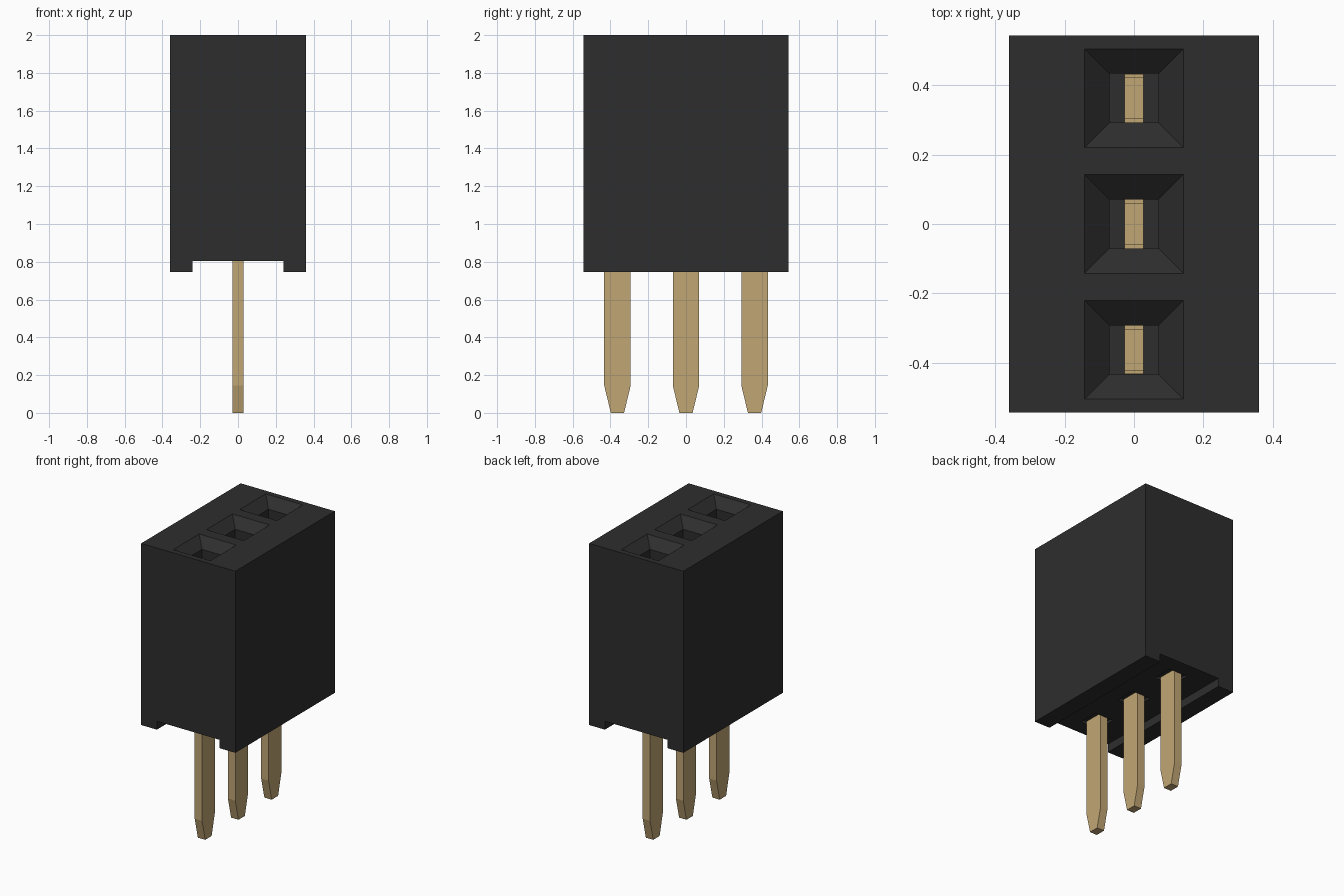
import bpy
import bmesh

cube = bpy.data.objects.get("Cube")
if cube:
    bpy.data.objects.remove(cube, do_unlink=True)

PITCH = 0.363
ROWS = [-PITCH, 0, PITCH]


def make_material(name, rgb):
    mat = bpy.data.materials.new(name)
    mat.use_nodes = True
    mat.diffuse_color = (*rgb, 1)
    mat.node_tree.nodes["Principled BSDF"].inputs["Base Color"].default_value = (*rgb, 1)
    return mat


black = make_material("black plastic", (0.027, 0.027, 0.027))
gold = make_material("gold metal", (0.53, 0.38, 0.175))


def finish(name, bm, mat):
    bmesh.ops.recalc_face_normals(bm, faces=bm.faces)
    mesh = bpy.data.meshes.new(name)
    bm.to_mesh(mesh)
    bm.free()
    mesh.materials.append(mat)
    obj = bpy.data.objects.new(name, mesh)
    bpy.context.collection.objects.link(obj)
    return obj


def add_prism(bm, outline, direction):
    """Extrude a closed outline of 3D points along a direction."""
    face = bm.faces.new([bm.verts.new(p) for p in outline])
    result = bmesh.ops.extrude_face_region(bm, geom=[face])
    verts = [v for v in result["geom"] if isinstance(v, bmesh.types.BMVert)]
    bmesh.ops.translate(bm, vec=direction, verts=verts)


def add_square_loft(bm, y, sections):
    """Stack square sections, given as (half width, height)."""
    rings = [[bm.verts.new((sx * h, y + sy * h, z))
              for sx, sy in ((-1, -1), (1, -1), (1, 1), (-1, 1))]
             for h, z in sections]
    bm.faces.new(rings[0])
    bm.faces.new(rings[-1])
    for a, b in zip(rings, rings[1:]):
        for i in range(4):
            j = (i + 1) % 4
            bm.faces.new((a[i], a[j], b[j], b[i]))


# Housing with a channel along its underside
half = [(0.36, 2), (0.36, 0.745), (0.24, 0.745), (0.24, 0.803)]
profile = half + [(-x, z) for x, z in reversed(half)]
bm = bmesh.new()
add_prism(bm, [(x, -0.543, z) for x, z in profile], (0, 1.086, 0))
housing = finish("housing", bm, black)

# Funnel sockets above and shallow pin recesses below
bm = bmesh.new()
for y in ROWS:
    add_square_loft(bm, y, [(0.071, 0.86), (0.071, 1.94), (0.142, 2), (0.142, 2.1)])
    add_square_loft(bm, y, [(0.071, 0.78), (0.071, 0.82)])
cutter = finish("socket_cutter", bm, black)
cutter.hide_render = True

cut = housing.modifiers.new("sockets", "BOOLEAN")
cut.operation = "DIFFERENCE"
cut.solver = "EXACT"
cut.object = cutter
bpy.context.view_layer.objects.active = housing
bpy.ops.object.modifier_apply(modifier=cut.name)
bpy.data.objects.remove(cutter, do_unlink=True)

# Pins with tapered tips, forked into two contact blades inside the sockets
side = [(0.035, 0), (0.07, 0.145), (0.07, 1.6), (0.058, 1.6), (0.058, 0.9)]
outline = side + [(-y, z) for y, z in reversed(side)]
for name, y0 in zip(("front_pin", "middle_pin", "back_pin"), ROWS):
    bm = bmesh.new()
    add_prism(bm, [(-0.028, y0 + y, z) for y, z in outline], (0.056, 0, 0))
    finish(name, bm, gold)
